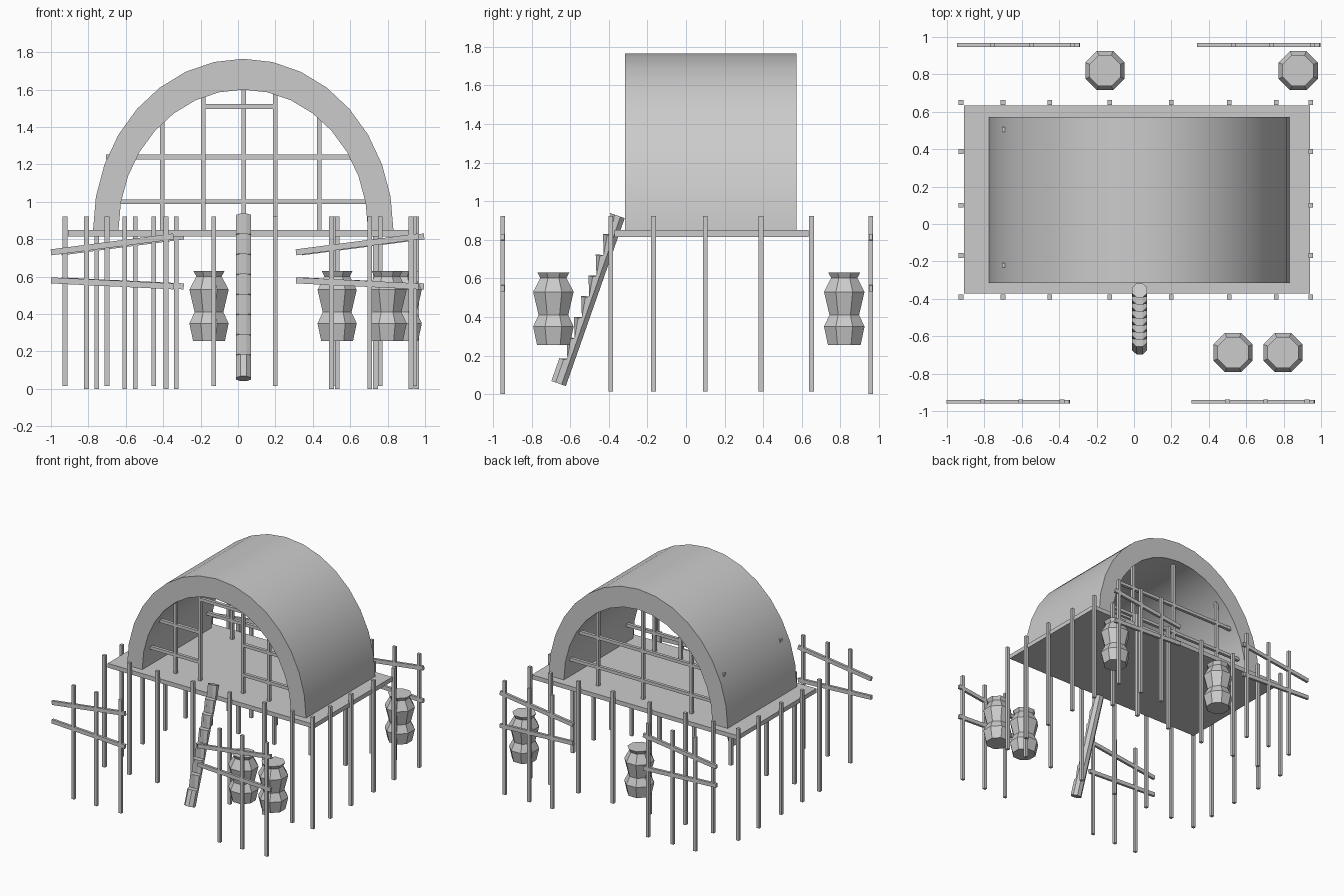
import bpy, bmesh, math
from mathutils import Vector, Matrix

cube = bpy.data.objects.get("Cube")
if cube:
    bpy.data.objects.remove(cube)

GREY = (0.6, 0.6, 0.6, 1)
clay = bpy.data.materials.new("pale_grey")
clay.use_nodes = True
clay.diffuse_color = GREY
clay.node_tree.nodes["Principled BSDF"].inputs["Base Color"].default_value = GREY


def finish(name, bm):
    bmesh.ops.recalc_face_normals(bm, faces=bm.faces)
    mesh = bpy.data.meshes.new(name)
    bm.to_mesh(mesh)
    bm.free()
    mesh.materials.append(clay)
    obj = bpy.data.objects.new(name, mesh)
    bpy.context.collection.objects.link(obj)
    return obj


def beam(name, a, b, width, depth):
    """Square bar from a to b; depth runs along y unless the bar does."""
    a, b = Vector(a), Vector(b)
    along = (b - a).normalized()
    side = Vector((0, 1, 0))
    turn = Matrix((side.cross(along), side, along)).transposed().to_4x4()
    bm = bmesh.new()
    bmesh.ops.create_cube(bm, size=1, matrix=Matrix.Translation((a + b) / 2) @ turn
                          @ Matrix.Diagonal((width, depth, (b - a).length, 1)))
    return finish(name, bm)


def loft(name, rings, caps=True):
    """Join rings of points into a closed skin."""
    bm = bmesh.new()
    rows = [[bm.verts.new(p) for p in ring] for ring in rings]
    n = len(rows[0])
    pairs = list(zip(rows, rows[1:])) + ([] if caps else [(rows[-1], rows[0])])
    for low, high in pairs:
        for i in range(n):
            j = (i + 1) % n
            bm.faces.new((low[i], low[j], high[j], high[i]))
    if caps:
        bm.faces.new(rows[0])
        bm.faces.new(rows[-1])
    return finish(name, bm)


# Platform
MID, FLOOR = 0.028, 0.85
beam("platform", (0.015, 0.132, 0.815), (0.015, 0.132, FLOOR), 1.85, 1.005)

# Arched roof shell
def arc(rx, rz, y):
    pts = []
    for i in range(17):
        t = math.pi * i / 16
        pts.append((MID + rx * math.cos(t), y, FLOOR + rz * math.sin(t)))
    return [(pts[0][0], y, 0.82)] + pts + [(pts[-1][0], y, 0.82)]


FRONT, BACK = -0.315, 0.573
outer_f, outer_b = arc(0.803, 0.915, FRONT), arc(0.803, 0.915, BACK)
inner_f, inner_b = arc(0.667, 0.75, FRONT), arc(0.667, 0.75, BACK)
roof = loft("arched_roof", [outer_f + inner_f[::-1], outer_b + inner_b[::-1]])
bm = bmesh.new()
bm.from_mesh(roof.data)
bmesh.ops.delete(bm, geom=[f for f in bm.faces if len(f.verts) > 4], context="FACES_ONLY")
bm.verts.ensure_lookup_table()
count = len(outer_f) * 2
for start in (0, count):
    for i in range(len(outer_f) - 1):
        j = count - 1 - i
        bm.faces.new([bm.verts[start + k] for k in (i, i + 1, j - 1, j)])
bmesh.ops.recalc_face_normals(bm, faces=bm.faces)
bm.to_mesh(roof.data)
bm.free()
bpy.ops.object.select_all(action="DESELECT")
roof.select_set(True)
bpy.context.view_layer.objects.active = roof
bpy.ops.object.shade_smooth_by_angle(angle=math.radians(30))

# Lattice walls inside the roof
def lattice(name, y, posts, bars):
    for x in posts:
        top = FLOOR + 0.77 * math.sqrt(1 - ((x - MID) / 0.69) ** 2)
        beam(name + "_post", (x, y, 0.82), (x, y, top), 0.025, 0.025)
    for x0, x1, z in bars:
        beam(name + "_bar", (x0, y, z), (x1, y, z), 0.025, 0.025)


lattice("front_lattice", -0.22, (-0.405, -0.185, 0.2, 0.435),
        [(-0.66, -0.185, 1.0), (0.2, 0.7, 1.0), (-0.705, -0.185, 1.24),
         (0.2, 0.65, 1.24), (-0.185, 0.2, 1.51)])
lattice("back_lattice", 0.505, (-0.405, 0.03, 0.435),
        [(-0.66, 0.7, 1.0), (-0.705, 0.65, 1.24)])

# Stilts around the platform
stilts = [(x, y) for y in (-0.39, 0.65)
          for x in (-0.925, -0.7, -0.45, -0.13, 0.2, 0.51, 0.76, 0.945)]
stilts += [(x, y) for x in (-0.925, 0.945) for y in (-0.168, 0.1, 0.388)]
for x, y in stilts:
    beam("stilt", (x, y, 0.015), (x, y, 0.922), 0.025, 0.025)

# Four loose fence pieces with crooked rails
for x, y in ((-1.0, -0.95), (0.31, -0.95), (-0.945, 0.957), (0.34, 0.957)):
    for step in (0.19, 0.395, 0.615):
        beam("fence_post", (x + step, y, 0), (x + step, y, 0.922), 0.025, 0.022)
    beam("fence_upper_rail", (x, y, 0.73), (x + 0.655, y, 0.815), 0.032, 0.02)
    beam("fence_lower_rail", (x, y, 0.58), (x + 0.655, y, 0.548), 0.032, 0.02)

# Eight-sided double-bellied jars
JAR = ((0.085, 0.255), (0.105, 0.35), (0.077, 0.41), (0.105, 0.53), (0.068, 0.602), (0.083, 0.63))
EIGHTH = [math.pi * (i + 0.5) / 4 for i in range(8)]
for x, y in ((-0.155, 0.82), (0.878, 0.82), (0.53, -0.687), (0.797, -0.687)):
    loft("jar", [[(x + r * 1.08 * math.cos(t), y + r * 1.08 * math.sin(t), z)
                  for t in EIGHTH] for r, z in JAR])

# Notched log ladder: each ring is an octagon flattened by the step cut
foot, head = Vector((0.03, -0.66, 0.055)), Vector((0.03, -0.355, 0.925))
axis = (head - foot).normalized()
out = Vector((0, -axis.z, axis.y))
length = (head - foot).length
cuts = [(0, 0.05)]
STEPS = 7
pitch = (length - 0.125) / STEPS
for k in range(STEPS):
    s = 0.125 + k * pitch
    cuts += [(s, 0.05), (s + 0.012, 0.0)]
cuts.append((length, 0.04))
loft("notched_ladder", [[foot + axis * s + Vector((0.043 * math.cos(t), 0, 0))
                         + out * min(0.043 * math.sin(t), limit) for t in EIGHTH]
                        for s, limit in cuts])
